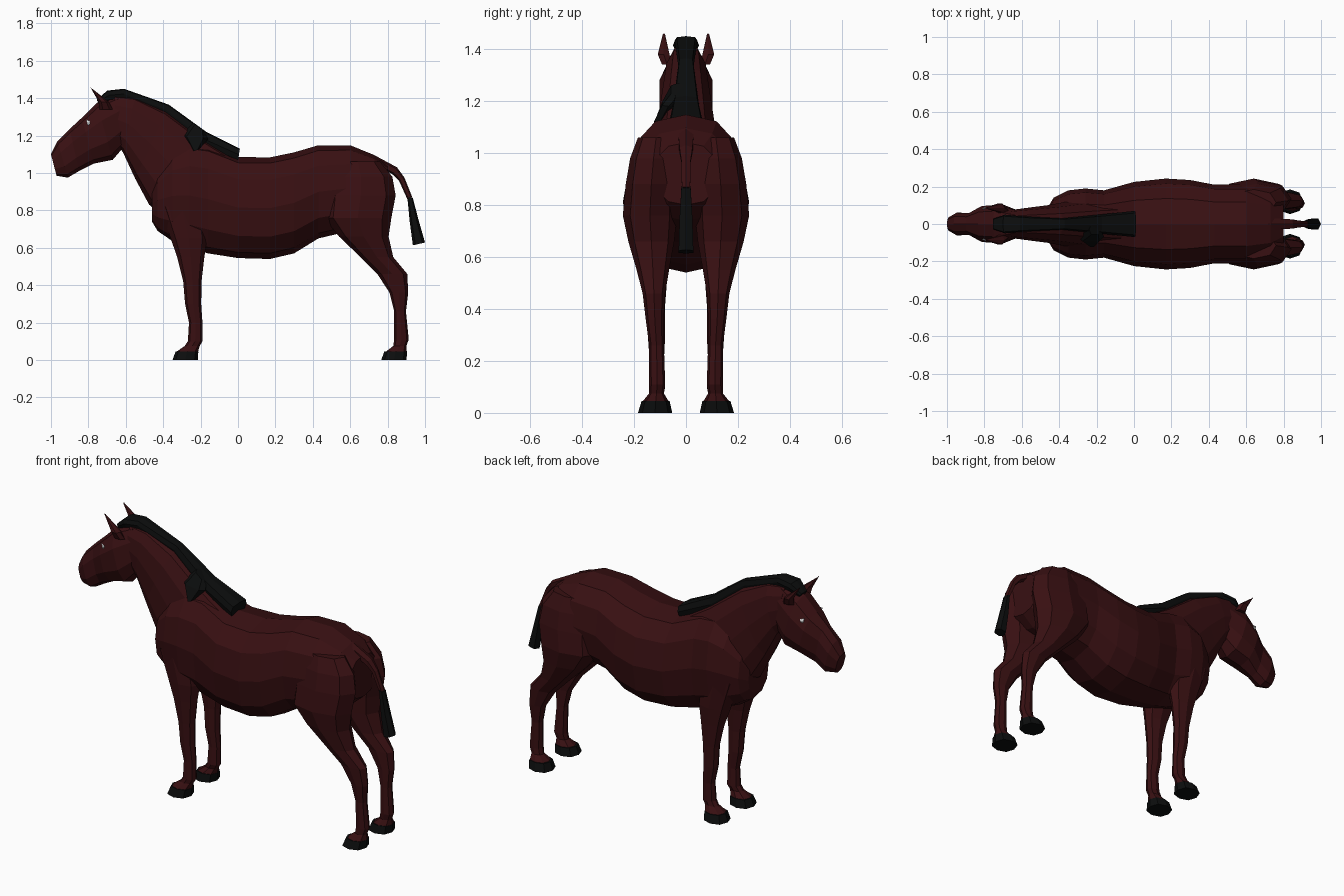
import bpy, bmesh, math


def material(name, rgb):
    m = bpy.data.materials.new(name)
    m.diffuse_color = (*rgb, 1)
    return m


BAY = material("dark bay coat", (0.040, 0.005, 0.006))
BLACK = material("black hair and hoof", (0.0035, 0.004, 0.004))
WHITE = material("eye white", (0.8, 0.8, 0.8))


def loft(name, rings, mat, sides=12, power=2.4, side=1):
    """Skin closed rings; each is (x1, z1, x2, z2, y_inner, y_outer)."""
    bm = bmesh.new()
    loops = []
    for x1, z1, x2, z2, ya, yb in rings:
        loop = []
        for i in range(sides):
            a = 2 * math.pi * i / sides
            c, s = math.cos(a), math.sin(a)
            c = math.copysign(abs(c) ** (2 / power), c)
            s = math.copysign(abs(s) ** (2 / power), s)
            t = (1 - c) / 2
            y = (ya + yb) / 2 + s * (yb - ya) / 2
            loop.append(bm.verts.new((x1 + (x2 - x1) * t, side * y, z1 + (z2 - z1) * t)))
        loops.append(loop)
    for a, b in zip(loops, loops[1:]):
        for i in range(sides):
            j = (i + 1) % sides
            bm.faces.new((a[i], a[j], b[j], b[i]))
    bm.faces.new(loops[0])
    bm.faces.new(loops[-1])
    bmesh.ops.recalc_face_normals(bm, faces=bm.faces)
    me = bpy.data.meshes.new(name)
    bm.to_mesh(me)
    bm.free()
    me.materials.append(mat)
    ob = bpy.data.objects.new(name, me)
    bpy.context.collection.objects.link(ob)
    return ob


def centred(rows):
    return [(a, b, c, d, -w, w) for a, b, c, d, w in rows]


def level(rows):
    return [(xf, z, xb, z, yi, yo) for z, xf, xb, yi, yo in rows]


# barrel: x, top, bottom, half width
barrel = [(-.46, .93, .74, .09), (-.43, 1.02, .69, .14), (-.35, 1.12, .635, .18),
          (-.26, 1.16, .60, .19), (-.16, 1.15, .57, .18), (0, 1.085, .545, .225),
          (.17, 1.083, .54, .243), (.30, 1.11, .57, .235), (.43, 1.148, .65, .21),
          (.60, 1.148, .69, .21), (.73, 1.095, .74, .18), (.80, 1.04, .80, .12)]
body = loft("body", centred([(x, t, x, b, w) for x, t, b, w in barrel]), BAY)

parts = []
# neck: crest point, throat point, half width
parts.append(loft("neck", centred([
    (.0, 1.08, -.36, .74, .14), (-.18, 1.19, -.475, .83, .125), (-.38, 1.335, -.55, .97, .10),
    (-.55, 1.41, -.615, 1.11, .085), (-.66, 1.42, -.65, 1.16, .075)]), BAY))
# head
parts.append(loft("head", centred([
    (-.64, 1.42, -.61, 1.14, .075), (-.755, 1.375, -.67, 1.07, .107),
    (-.835, 1.295, -.77, 1.05, .10), (-.90, 1.235, -.85, 1.01, .06),
    (-.965, 1.17, -.91, .975, .063), (-1, 1.10, -.97, .985, .038)]), BAY, 10))
# tail dock
parts.append(loft("tail_dock", centred([
    (.72, 1.10, .72, 1.05, .035), (.85, 1.03, .83, .99, .028),
    (.89, .975, .86, .96, .02), (.932, .87, .905, .86, .018)]), BAY, 6))

for side, word in ((-1, "right"), (1, "left")):
    parts.append(loft(word + "_hind_leg", level([
        (1.06, .52, .76, .045, .185), (.98, .49, .825, .035, .215), (.88, .47, .843, .035, .232),
        (.76, .46, .82, .035, .243), (.66, .54, .805, .045, .222), (.55, .655, .83, .065, .19),
        (.46, .745, .905, .08, .167), (.36, .81, .91, .085, .155), (.26, .835, .898, .085, .142),
        (.11, .835, .913, .08, .142), (.075, .83, .90, .085, .142), (.04, .785, .903, .064, .17)]),
        BAY, 8, 2.2, side))
    parts.append(loft(word + "_front_leg", level([
        (.82, -.42, -.18, .05, .175), (.65, -.36, -.165, .05, .17), (.55, -.325, -.18, .07, .16),
        (.42, -.293, -.195, .08, .152), (.30, -.283, -.197, .08, .147), (.20, -.262, -.19, .085, .14),
        (.10, -.268, -.19, .08, .142), (.075, -.285, -.205, .085, .142), (.04, -.335, -.215, .064, .17)]),
        BAY, 8, 2.2, side))
    parts.append(loft(word + "_ear", [
        (-.74, 1.34, -.67, 1.34, .05, .095), (-.745, 1.38, -.69, 1.38, .06, .112),
        (-.79, 1.46, -.78, 1.45, .08, .09)], BAY, 6, 2, side))
    # hooves
    for word2, x in (("front", -.35), ("hind", .766)):
        loft(f"{word}_{word2}_hoof", level([
            (.045, x + .016, x + .138, .063, .171), (0, x, x + .135, .053, .185)]), BLACK, 8, 2.4, side)
    # eyes
    loft(word + "_eye", [(-.812, 1.285, -.803, 1.25, .078, .086),
                         (-.79, 1.278, -.792, 1.262, .085, .093)], WHITE, 4, 2, side)

# merge the coat into one skin
bpy.context.view_layer.objects.active = body
for p in parts:
    mod = body.modifiers.new("join", "BOOLEAN")
    mod.operation = "UNION"
    mod.solver = "EXACT"
    mod.object = p
    bpy.ops.object.modifier_apply(modifier=mod.name)
    bpy.data.objects.remove(p)

# mane
loft("mane", centred([
    (-.755, 1.39, -.74, 1.365, .03), (-.70, 1.44, -.68, 1.39, .05), (-.61, 1.45, -.61, 1.395, .042),
    (-.37, 1.365, -.40, 1.31, .03), (-.17, 1.22, -.21, 1.15, .05), (.01, 1.13, .0, 1.065, .07)]),
    BLACK, 8, 4)
# mane lock hanging on one side
loft("mane_lock", [(-.24, 1.27, -.18, 1.22, -.06, 0), (-.30, 1.20, -.16, 1.18, -.095, -.04),
                   (-.24, 1.115, -.21, 1.125, -.125, -.07)], BLACK, 6, 3)
# tail hair
loft("tail_hair", centred([(.905, .875, .935, .865, .02), (.918, .74, .965, .75, .028),
                           (.935, .613, 1.0, .628, .032)]), BLACK, 6, 2.4)
